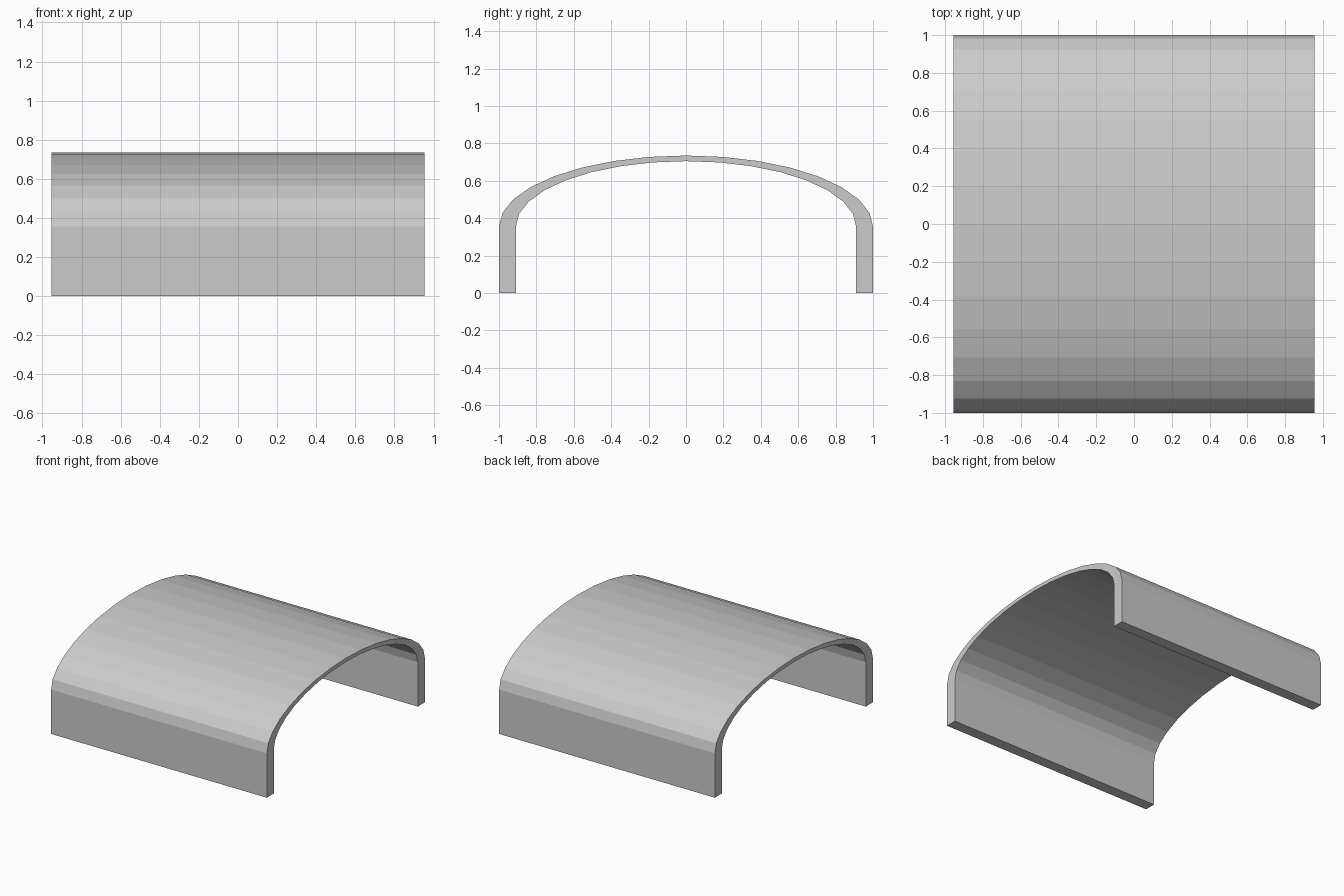
import bpy, bmesh
from math import sin, cos, pi

if "Cube" in bpy.data.objects:
    bpy.data.objects.remove(bpy.data.objects["Cube"])

HALF_X = 0.955      # half length along x
SPRING_Z = 0.355    # height where the straight walls meet the arch
SEGMENTS = 16


def arch_profile(half_width, rise):
    """Straight leg, half ellipse, straight leg as (y, z) points."""
    arc = [(-half_width * cos(pi * i / SEGMENTS),
            SPRING_Z + rise * sin(pi * i / SEGMENTS))
           for i in range(SEGMENTS + 1)]
    return [(-half_width, 0)] + arc + [(half_width, 0)]


# Cross-section made of quads between the outer and inner profiles
bm = bmesh.new()
outer, inner = [[bm.verts.new((-HALF_X, y, z)) for y, z in arch_profile(w, r)]
                for w, r in ((1.0, 0.38), (0.91, 0.35))]
for i in range(len(outer) - 1):
    bm.faces.new((outer[i], outer[i + 1], inner[i + 1], inner[i]))

# Extrude the section along x into a solid vault
result = bmesh.ops.extrude_face_region(bm, geom=bm.faces[:], use_keep_orig=True)
moved = [v for v in result["geom"] if isinstance(v, bmesh.types.BMVert)]
bmesh.ops.translate(bm, verts=moved, vec=(2 * HALF_X, 0, 0))
bmesh.ops.recalc_face_normals(bm, faces=bm.faces[:])

mesh = bpy.data.meshes.new("arched_canopy")
bm.to_mesh(mesh)
bm.free()
canopy = bpy.data.objects.new("arched_canopy", mesh)
bpy.context.collection.objects.link(canopy)
